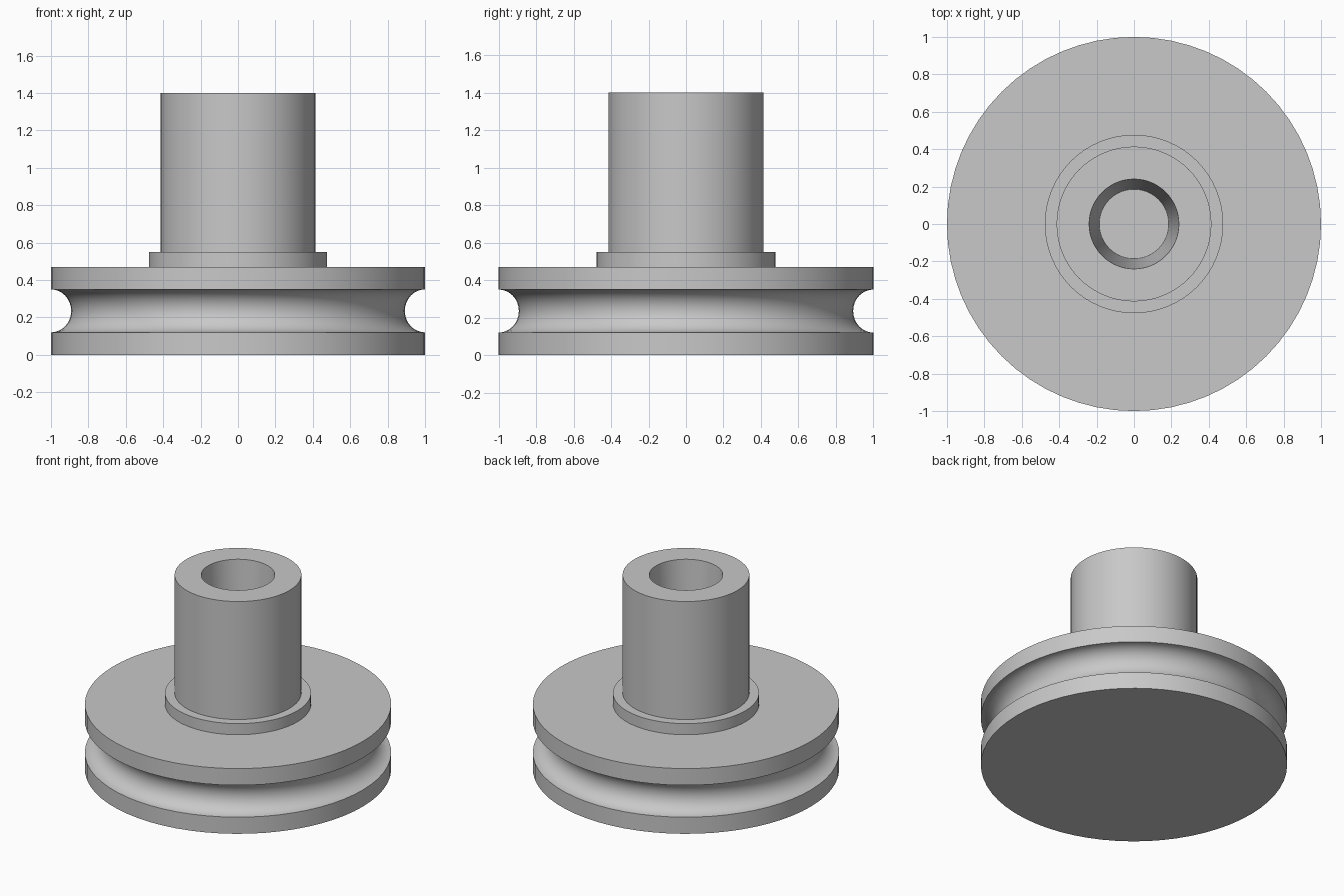
import bpy
import bmesh
from math import pi, sin, cos, radians
from mathutils import Vector

SEGMENTS = 64

cube = bpy.data.objects.get("Cube")
if cube:
    bpy.data.objects.remove(cube, do_unlink=True)

GREY = (0.58, 0.58, 0.58, 1.0)
grey = bpy.data.materials.new("plain grey")
grey.use_nodes = True
grey.diffuse_color = GREY
grey.node_tree.nodes["Principled BSDF"].inputs["Base Color"].default_value = GREY


def lathe(name, profile, closed):
    """Revolve a (radius, height) profile around z; closed joins its ends."""
    bm = bmesh.new()
    verts = [bm.verts.new((r, 0, z)) for r, z in profile]
    edges = [bm.edges.new(pair) for pair in zip(verts, verts[1:])]
    if closed:
        edges.append(bm.edges.new((verts[-1], verts[0])))
    bmesh.ops.spin(bm, geom=verts + edges, cent=(0, 0, 0), axis=(0, 0, 1),
                   angle=2 * pi, steps=SEGMENTS, use_duplicate=False)
    bmesh.ops.remove_doubles(bm, verts=bm.verts, dist=0.0001)
    # Cap the top and bottom of an open profile
    rims = [e for e in bm.edges if e.is_boundary]
    if rims:
        bmesh.ops.holes_fill(bm, edges=rims, sides=0)
    bmesh.ops.recalc_face_normals(bm, faces=bm.faces)
    mesh = bpy.data.meshes.new(name)
    bm.to_mesh(mesh)
    bm.free()
    mesh.materials.append(grey)
    obj = bpy.data.objects.new(name, mesh)
    bpy.context.collection.objects.link(obj)
    bpy.ops.object.select_all(action='DESELECT')
    obj.select_set(True)
    bpy.context.view_layer.objects.active = obj
    bpy.ops.object.shade_smooth_by_angle(angle=radians(30))
    return obj


# Wheel with a half-round groove in its rim
groove = [(1 - 0.108 * sin(a), 0.235 - 0.115 * cos(a))
          for a in (pi * i / 16 for i in range(17))]
lathe("grooved_wheel", [(1, 0)] + groove + [(1, 0.47)], closed=False)

# Low collar around the foot of the sleeve
lathe("collar", [(0.38, 0.46), (0.477, 0.46), (0.477, 0.55), (0.38, 0.55)], closed=True)

# Tall sleeve with a tapered blind bore
lathe("sleeve", [(0.185, 0.46), (0.414, 0.46), (0.414, 1.4), (0.24, 1.4)], closed=True)
